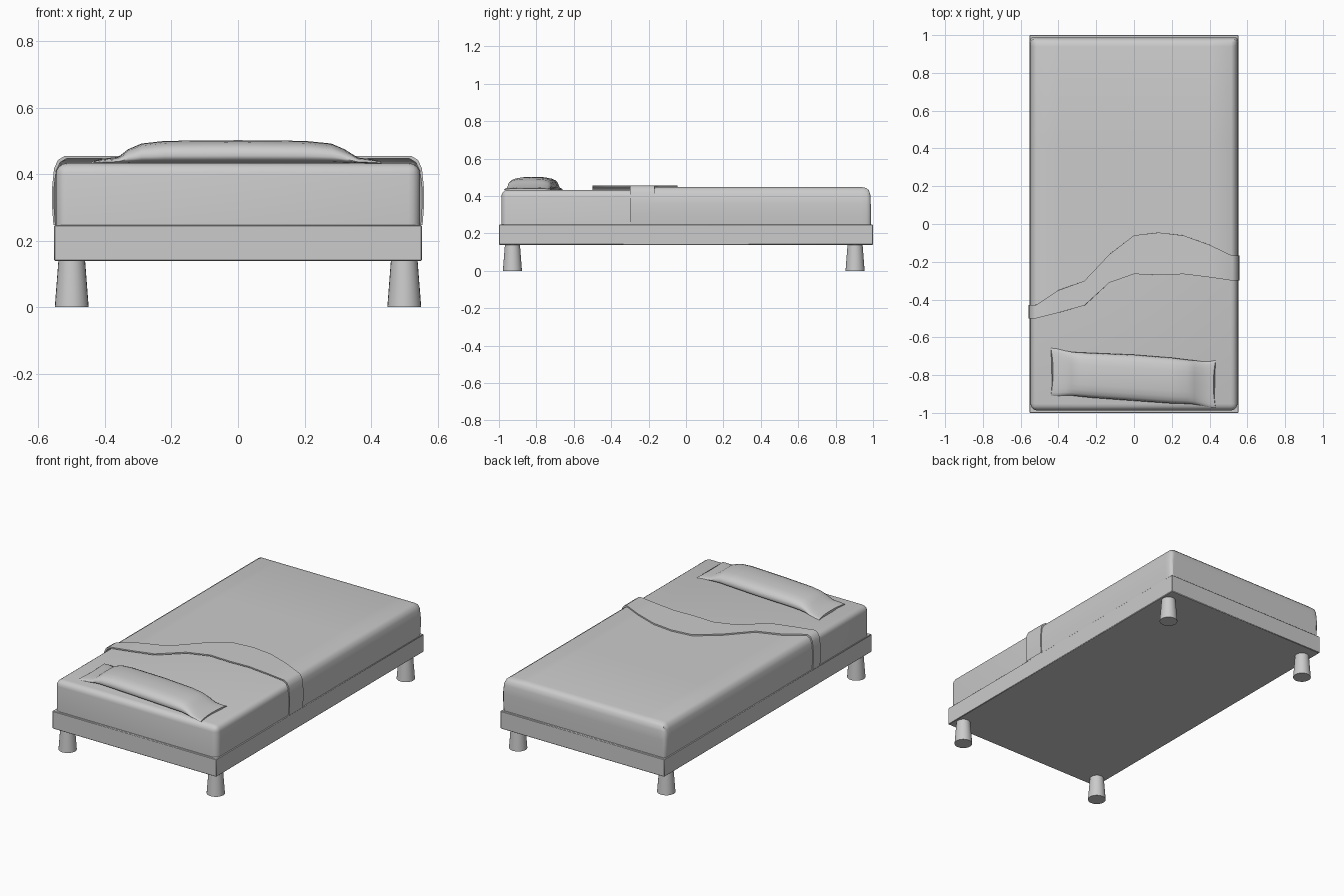
import bpy, bmesh, math
from mathutils import Vector

if "Cube" in bpy.data.objects:
    bpy.data.objects.remove(bpy.data.objects["Cube"])


def make(name, bm, angle=40):
    bmesh.ops.recalc_face_normals(bm, faces=bm.faces)
    me = bpy.data.meshes.new(name)
    bm.to_mesh(me)
    bm.free()
    ob = bpy.data.objects.new(name, me)
    bpy.context.collection.objects.link(ob)
    bpy.ops.object.select_all(action='DESELECT')
    ob.select_set(True)
    bpy.context.view_layer.objects.active = ob
    bpy.ops.object.shade_smooth_by_angle(angle=math.radians(angle))
    return ob


def box(name, lo, hi, bevel, top_only=False):
    bm = bmesh.new()
    bmesh.ops.create_cube(bm, size=1)
    lo, hi = Vector(lo), Vector(hi)
    for v in bm.verts:
        v.co = Vector([l + (c + .5) * (h - l) for c, l, h in zip(v.co, lo, hi)])
    edges = [e for e in bm.edges
             if not (top_only and all(abs(v.co.z - lo.z) < 1e-5 for v in e.verts))]
    bmesh.ops.bevel(bm, geom=edges, offset=bevel, segments=4 if top_only else 1,
                    profile=.5, affect='EDGES')
    return make(name, bm)


def loft(bm, rows, closed=False):
    vs = [[bm.verts.new(p) for p in r] for r in rows]
    n = len(vs[0])
    for a, b in zip(vs, vs[1:]):
        for i in range(n if closed else n - 1):
            j = (i + 1) % n
            bm.faces.new((a[i], a[j], b[j], b[i]))
    if closed:
        bm.faces.new(vs[0])
        bm.faces.new(vs[-1])


def lerp(table, x):
    if x <= table[0][0]:
        return table[0][1]
    for (x0, y0), (x1, y1) in zip(table, table[1:]):
        if x <= x1:
            return y0 + (y1 - y0) * (x - x0) / (x1 - x0)
    return table[-1][1]


# Frame and mattress
box("bed_frame", (-.553, -1, .139), (.553, 1, .247), .003)
box("mattress", (-.548, -.987, .24), (.548, .975, .433), .035, True)

# Tapered round legs
for sx in (-1, 1):
    for tag, y in (("front", -.928), ("back", .904)):
        bm = bmesh.new()
        bmesh.ops.create_cone(bm, cap_ends=True, segments=24, radius1=.051,
                              radius2=.04, depth=.142)
        bmesh.ops.translate(bm, verts=bm.verts, vec=(sx * .5, y, .071))
        make(f"{tag}_leg_{'left' if sx < 0 else 'right'}", bm)

# Blanket outlines: front fold edge and back hem of the turned-over strip
front = [(-.52, -.5), (-.4, -.47), (-.26, -.43), (-.13, -.31), (0, -.265),
         (.13, -.27), (.26, -.265), (.4, -.282), (.52, -.3)]
hem = [(-.52, -.43), (-.4, -.35), (-.26, -.3), (-.13, -.16), (0, -.06),
       (.13, -.045), (.26, -.06), (.4, -.11), (.52, -.168)]
half = [(.549, .247), (.553, .3), (.553, .36), (.547, .41), (.535, .435), (.515, .447),
        (.4, .447), (.26, .447), (.13, .447)]
section = [(-x, z) for x, z in half] + [(0, .447)] + half[::-1]

# Blanket draped over the mattress, rounded down at the foot end
ends = [(.4, .447, 1), (.94, .447, 1), (.965, .442, 1), (.978, .43, .993),
        (.986, .405, .98), (.988, .35, .972), (.986, .247, .97)]
bm = bmesh.new()
loft(bm, [[(x, lerp(front, x), z) for x, z in section],
          [(x, lerp(hem, x), z) for x, z in section]] +
     [[(x * s, y, min(z, cap)) for x, z in section] for y, cap, s in ends])
make("blanket", bm)

# Turned-over strip, a thin layer lying just outside the blanket
outer = [(x * 1.011, z + .008 if z > .4 else z) for x, z in section]
bm = bmesh.new()
loft(bm, [[(x, lerp(front, x), z) for x, z in section],
          [(x, lerp(front, x), z) for x, z in outer],
          [(x, lerp(hem, x), z) for x, z in outer],
          [(x, lerp(hem, x), z) for x, z in section]])
make("blanket_fold", bm)

# Pillow: stations of x, front y, back y, top height
stations = [(-.44, -.908, -.657, .441), (-.41, -.911, -.66, .446),
            (-.36, -.907, -.672, .452), (-.33, -.908, -.677, .475),
            (-.29, -.913, -.68, .492), (-.22, -.92, -.683, .5),
            (0, -.936, -.692, .502), (.2, -.95, -.708, .5),
            (.28, -.952, -.718, .492), (.32, -.955, -.722, .475),
            (.36, -.962, -.728, .45), (.4, -.97, -.728, .445),
            (.432, -.975, -.722, .44)]
rows = []
for x, y0, y1, top in stations:
    base, row = .43, []
    c, r = (y0 + y1) / 2, (y1 - y0) / 2
    mid = base + (top - base) * .35
    for i in range(20):
        a = math.tau * i / 20
        ca, sa = math.cos(a), math.sin(a)
        py = math.copysign(abs(ca) ** .7, ca)
        pz = math.copysign(abs(sa) ** .8, sa)
        # the short ends bow slightly inward
        bow = (1 - py * py) * .012 * (abs(x) > .42)
        row.append((x - math.copysign(bow, x), c + r * py,
                    mid + pz * ((top - mid) if pz > 0 else (mid - base))))
    rows.append(row)
bm = bmesh.new()
loft(bm, rows, True)
make("pillow", bm, 60)
